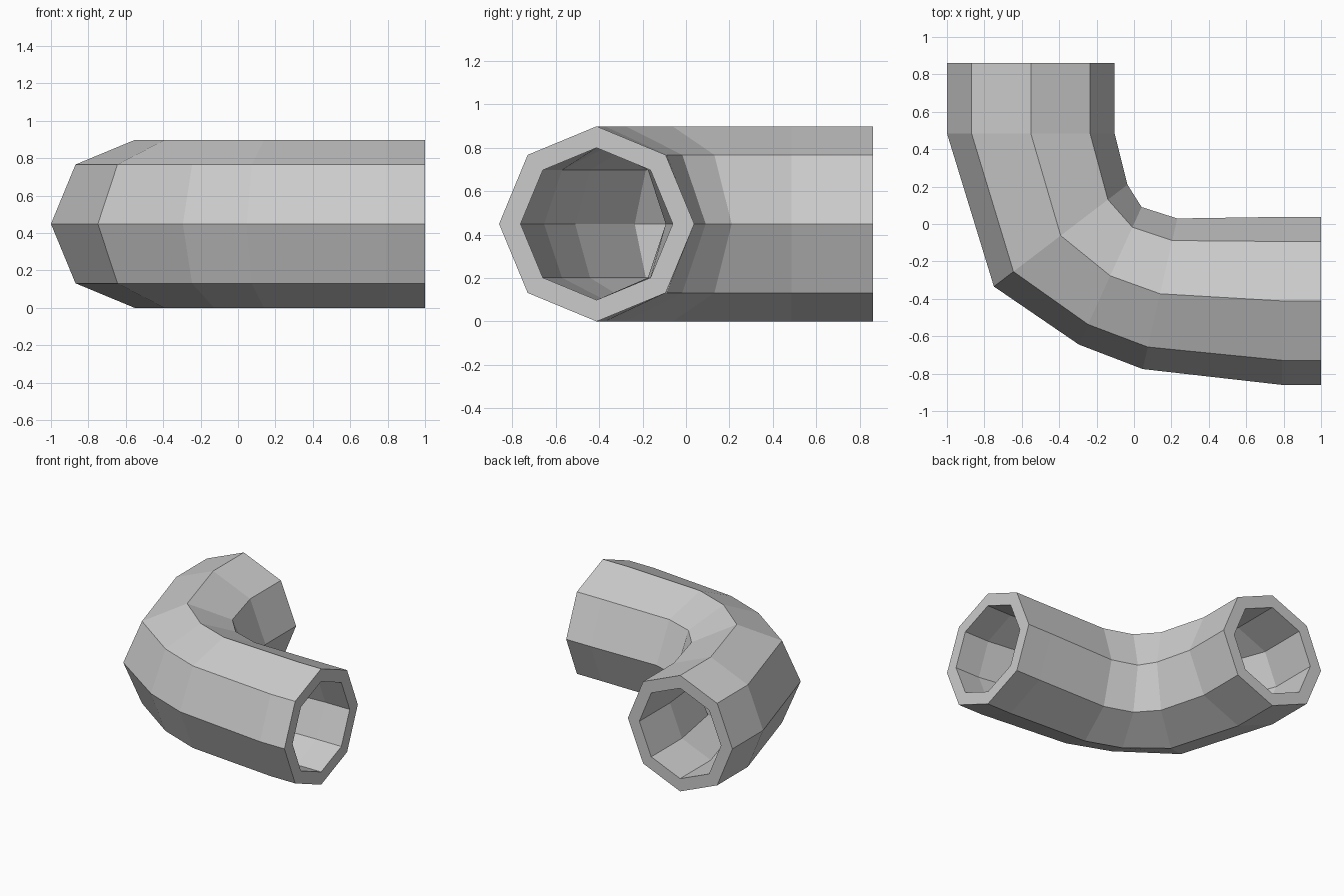
import bpy, bmesh, math
from mathutils import Vector

if "Cube" in bpy.data.objects:
    bpy.data.objects.remove(bpy.data.objects["Cube"])

SIDES = 8
R_OUT, R_IN, AXIS_Z = 0.449, 0.35, 0.449

# Stations along the bend: centre x, y, direction towards inside of bend, outer and inner half widths
stations = [
    (-0.552, 0.86, (1, 0), 0.448, 0.35),
    (-0.552, 0.485, (1, 0), 0.448, 0.35),
    (-0.392, -0.062, (0.795, 0.606), 0.449, 0.287),
    (-0.127, -0.277, (0.415, 0.91), 0.404, 0.256),
    (0.139, -0.373, (0.224, 0.975), 0.413, 0.287),
    (0.79, -0.411, (0, 1), 0.449, 0.35),
    (1.0, -0.411, (0, 1), 0.449, 0.35),
]


def add_ring(bm, x, y, direction, half_width, half_height):
    d = Vector((direction[0], direction[1], 0)).normalized()
    ring = []
    for k in range(SIDES):
        a = 2 * math.pi * k / SIDES
        p = Vector((x, y, AXIS_Z)) + d * (half_width * math.cos(a))
        p.z += half_height * math.sin(a)
        ring.append(bm.verts.new(p))
    return ring


# Loft the outer skin, then return along the bore; closing the loop makes the end rims
bm = bmesh.new()
outer = [add_ring(bm, x, y, d, wo, R_OUT) for x, y, d, wo, wi in stations]
bore = [add_ring(bm, x, y, d, wi, R_IN) for x, y, d, wo, wi in stations]
loop = outer + bore[::-1]
for i, a in enumerate(loop):
    b = loop[(i + 1) % len(loop)]
    for k in range(SIDES):
        n = (k + 1) % SIDES
        bm.faces.new((a[k], a[n], b[n], b[k]))
bmesh.ops.recalc_face_normals(bm, faces=bm.faces[:])

mesh = bpy.data.meshes.new("pipe_elbow")
bm.to_mesh(mesh)
bm.free()
pipe = bpy.data.objects.new("pipe_elbow", mesh)
bpy.context.collection.objects.link(pipe)
